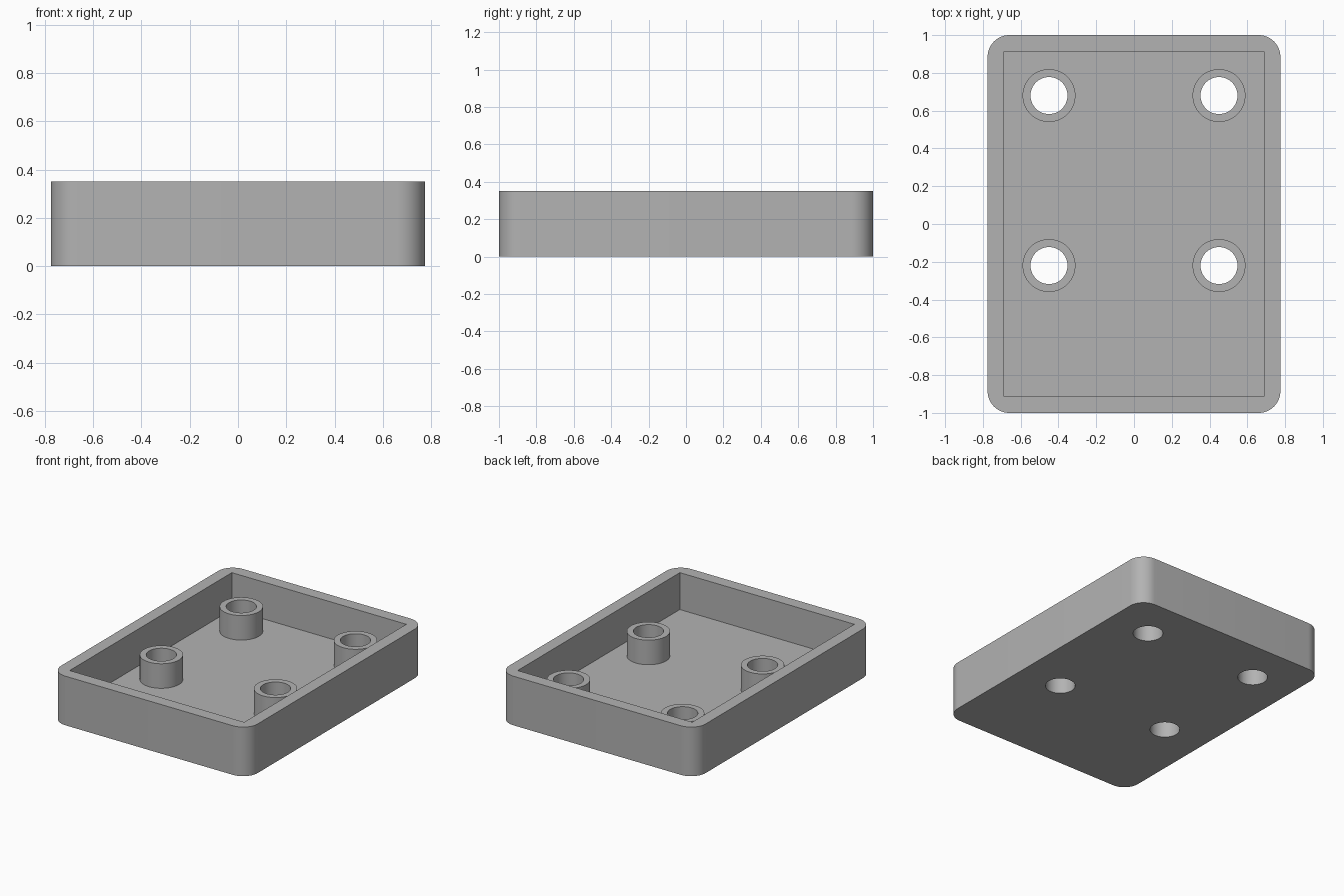
import bpy, bmesh, math
from mathutils import Matrix

old = bpy.data.objects.get("Cube")
if old:
    bpy.data.objects.remove(old, do_unlink=True)

WIDTH, LENGTH, HEIGHT = 1.55, 2.0, 0.35
WALL, FLOOR, CORNER = 0.087, 0.087, 0.115
POST_R, HOLE_R, POST_TOP = 0.14, 0.098, 0.262
POSTS = [(sx * 0.45, y) for sx in (-1, 1) for y in (0.68, -0.22)]

grey = bpy.data.materials.new("plain grey")
grey.use_nodes = True
colour = (0.45, 0.45, 0.45, 1)
grey.diffuse_color = colour
grey.node_tree.nodes["Principled BSDF"].inputs["Base Color"].default_value = colour


def make_object(name, bm):
    mesh = bpy.data.meshes.new(name)
    bm.to_mesh(mesh)
    bm.free()
    mesh.materials.append(grey)
    obj = bpy.data.objects.new(name, mesh)
    bpy.context.collection.objects.link(obj)
    return obj


def box(name, sx, sy, z0, z1, radius=0):
    bm = bmesh.new()
    bmesh.ops.create_cube(bm, size=1, matrix=Matrix.Translation((0, 0, (z0 + z1) / 2))
                          @ Matrix.Diagonal((sx, sy, z1 - z0, 1)))
    if radius:
        upright = [e for e in bm.edges
                   if abs(e.verts[0].co.z - e.verts[1].co.z) > 0.01]
        bmesh.ops.bevel(bm, geom=upright, offset=radius, segments=12,
                        profile=0.5, affect='EDGES')
    return make_object(name, bm)


def cylinders(name, radius, z0, z1):
    bm = bmesh.new()
    for x, y in POSTS:
        bmesh.ops.create_cone(bm, cap_ends=True, segments=48, radius1=radius,
                              radius2=radius, depth=z1 - z0,
                              matrix=Matrix.Translation((x, y, (z0 + z1) / 2)))
    return make_object(name, bm)


def combine(target, tool, operation):
    mod = target.modifiers.new(tool.name, 'BOOLEAN')
    mod.operation, mod.solver, mod.object = operation, 'EXACT', tool
    bpy.context.view_layer.objects.active = target
    bpy.ops.object.modifier_apply(modifier=mod.name)
    bpy.data.objects.remove(tool, do_unlink=True)


# Rounded tray with a square-cornered cavity
tray = box("tray", WIDTH, LENGTH, 0, HEIGHT, CORNER)
combine(tray, box("cavity", WIDTH - 2 * WALL, LENGTH - 2 * WALL, FLOOR, HEIGHT + 0.1),
        'DIFFERENCE')

# Four standoff posts with holes right through the floor
combine(tray, cylinders("standoff_posts", POST_R, FLOOR / 2, POST_TOP), 'UNION')
combine(tray, cylinders("screw_holes", HOLE_R, -0.1, HEIGHT), 'DIFFERENCE')

bpy.ops.object.select_all(action='DESELECT')
tray.select_set(True)
bpy.context.view_layer.objects.active = tray
bpy.ops.object.shade_smooth_by_angle(angle=math.radians(30))
